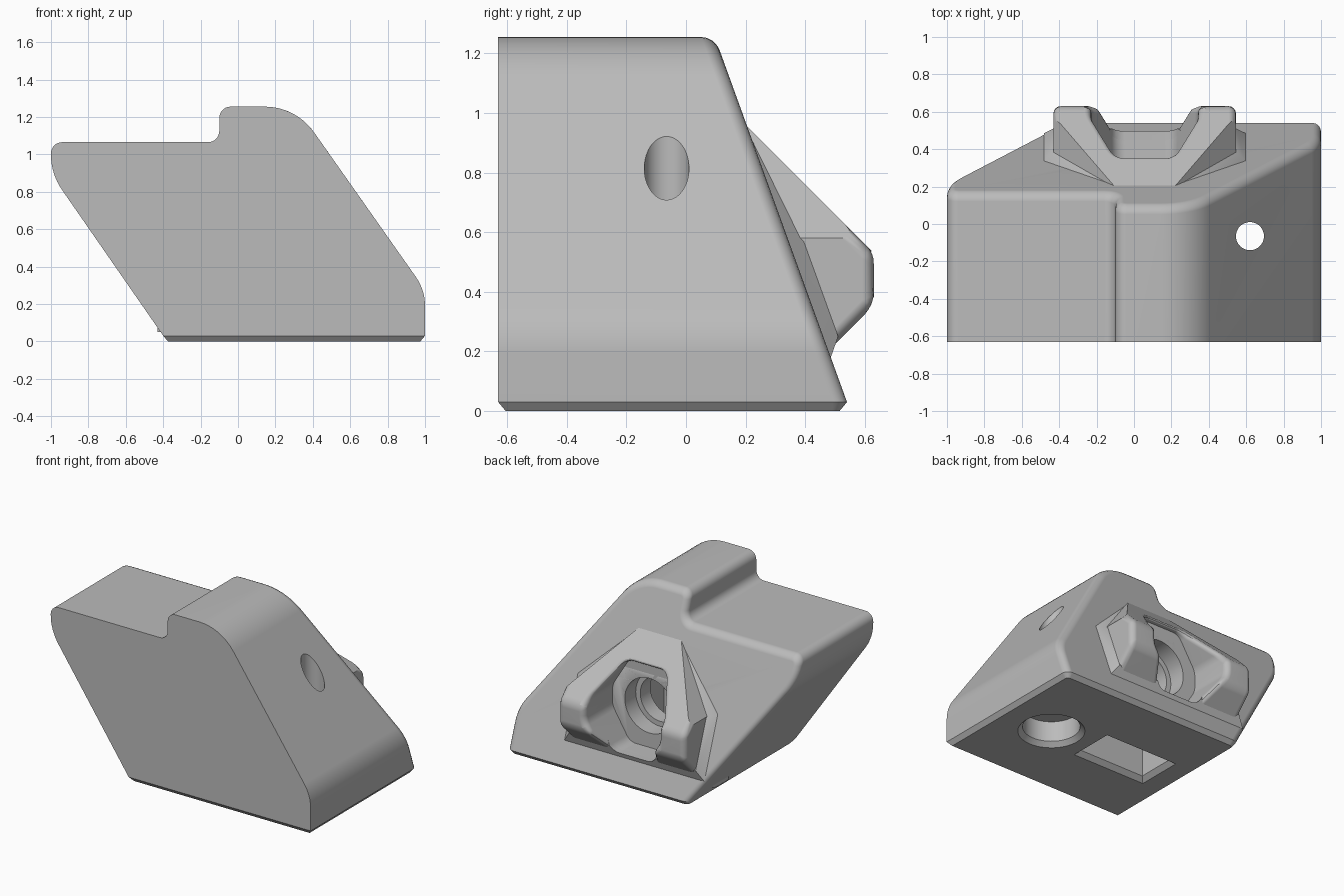
import bpy, bmesh, math
from mathutils import Vector, Matrix

if "Cube" in bpy.data.objects:
    bpy.data.objects.remove(bpy.data.objects["Cube"])

grey = bpy.data.materials.new("plain grey")
grey.use_nodes = True
grey.diffuse_color = (0.5, 0.5, 0.5, 1)
grey.node_tree.nodes["Principled BSDF"].inputs["Base Color"].default_value = (0.5, 0.5, 0.5, 1)

CX, CZ = 0.057, 0.5        # centre of the boss and its bore
FLOOR = 0.32               # depth of the boss pocket floor


def back(z):
    """y of the leaning rear plane at height z"""
    return 0.551 - 0.362 * z


def make(name, bm):
    bmesh.ops.recalc_face_normals(bm, faces=bm.faces)
    me = bpy.data.meshes.new(name)
    bm.to_mesh(me)
    bm.free()
    me.materials.append(grey)
    ob = bpy.data.objects.new(name, me)
    bpy.context.collection.objects.link(ob)
    return ob


def rounded(corners, n=8):
    """2D outline from (x, z, radius) corners"""
    pts = []
    for i, (x, z, r) in enumerate(corners):
        p = Vector((x, z))
        if r == 0:
            pts.append(p)
            continue
        u = (Vector(corners[i - 1][:2]) - p).normalized()
        v = (Vector(corners[(i + 1) % len(corners)][:2]) - p).normalized()
        half = u.angle(v) / 2
        t = r / math.tan(half)
        c = p + (u + v).normalized() * r / math.sin(half)
        s, e = p + u * t - c, p + v * t - c
        a = math.atan2(s.y, s.x)
        d = (math.atan2(e.y, e.x) - a + math.pi) % (2 * math.pi) - math.pi
        for k in range(n + 1):
            w = a + d * k / n
            pts.append(c + Vector((math.cos(w), math.sin(w))) * r)
    return pts


def prism(pts, y0, y1):
    """Outline in xz extruded along y; y1 is a function of height"""
    bm = bmesh.new()
    a = [bm.verts.new((p.x, y0, p.y)) for p in pts]
    b = [bm.verts.new((p.x, y1(p.y), p.y)) for p in pts]
    bm.faces.new(a)
    bm.faces.new(b[::-1])
    for i in range(len(a)):
        bm.faces.new((a[i - 1], a[i], b[i], b[i - 1]))
    bmesh.ops.recalc_face_normals(bm, faces=bm.faces)
    return bm


def hull(points):
    bm = bmesh.new()
    for p in points:
        bm.verts.new(p)
    bmesh.ops.convex_hull(bm, input=bm.verts)
    return bm


def cone(name, r1, r2, start, end, along_y=False):
    """Round cutter between two points on one axis"""
    s, e = Vector(start), Vector(end)
    m = Matrix.Translation((s + e) / 2)
    if along_y:
        m = m @ Matrix.Rotation(-math.pi / 2, 4, "X")
    bm = bmesh.new()
    bmesh.ops.create_cone(bm, cap_ends=True, segments=48, radius1=r1, radius2=r2,
                          depth=(e - s).length, matrix=m)
    return make(name, bm)


def cut(ob, *cutters):
    for c in cutters:
        mod = ob.modifiers.new("cut", "BOOLEAN")
        mod.operation, mod.solver, mod.object = "DIFFERENCE", "EXACT", c
        bpy.context.view_layer.update()
        dg = bpy.context.evaluated_depsgraph_get()
        me = bpy.data.meshes.new_from_object(ob.evaluated_get(dg))
        ob.modifiers.clear()
        ob.data = me


# Main block: stepped, slanted outline with a leaning rear face
outline = rounded([(-0.4, 0.03, 0), (1, 0.03, 0), (1, 0.275, 0.27), (0.31, 1.255, 0.32),
                   (-0.1, 1.255, 0.06), (-0.1, 1.065, 0.06), (-1, 1.065, 0.06),
                   (-1, 0.895, 0.33)])
bm = prism(outline, -0.63, back)
rear = [e for e in bm.edges if all(v.co.y > -0.6 for v in e.verts)
        and not all(v.co.z < 0.04 for v in e.verts)]
bmesh.ops.bevel(bm, geom=rear, offset=0.045, segments=4, profile=0.5,
                affect="EDGES", clamp_overlap=False)
bm.normal_update()
# Chamfered foot
foot = min((f for f in bm.faces if f.normal.z < -0.95),
           key=lambda f: f.calc_center_median().z)
bmesh.ops.inset_region(bm, faces=[foot], thickness=0.025, use_even_offset=True)
for v in foot.verts:
    v.co.z = 0
body = make("main_block", bm)

# Pocket and bore cutters
half_pocket = [(0.15, 0.79, 0.08), (0.285, 0.57, 0.12), (0.285, 0.43, 0.12), (0.15, 0.21, 0.08)]
ring = [(CX + x, z, r) for x, z, r in half_pocket]
ring += [(CX - x, z, r) for x, z, r in reversed(half_pocket)]
pocket = make("pocket_cutter", prism(rounded(ring, 6), FLOOR, lambda z: 1.0))
bore = cone("bore_cutter", 0.19, 0.19, (CX, 0.2, CZ), (CX, 0.6, CZ), True)
inner_bore = cone("inner_bore_cutter", 0.155, 0.155, (CX, 0, CZ), (CX, 0.5, CZ), True)

# Slot and screw hole cutters, both open at the foot
slot = make("slot_cutter", hull([(0.04 + sx * 0.25, -0.04 + sy * 0.13, z)
                                 for sx in (-1, 1) for sy in (-1, 1) for z in (-0.1, 0.74)]))
slot_lip = make("slot_lip_cutter", hull([(0.04 + sx * (0.25 + g), -0.04 + sy * (0.13 + g), z)
                                         for sx in (-1, 1) for sy in (-1, 1)
                                         for g, z in ((0.04, -0.01), (0, 0.03))]))
screw = cone("screw_cutter", 0.075, 0.075, (0.62, -0.065, -0.1), (0.62, -0.065, 1.4))
counterbore = cone("counterbore_cutter", 0.18, 0.18, (0.62, -0.065, -0.1), (0.62, -0.065, 0.17))
counter_lip = cone("counter_lip_cutter", 0.22, 0.18, (0.62, -0.065, -0.01), (0.62, -0.065, 0.03))

# Boss: tapered prism trimmed by two sloping planes, then notched and softened
side = 0.488
boss_outline = [Vector((CX + x, z)) for x, z in
                ((-side, 0.05), (side, 0.05), (side, 0.58), (0.16, 0.96), (-0.16, 0.96), (-side, 0.58))]
bm = prism(boss_outline, 0.15, lambda z: 0.63)
for z, nz in ((0.53, 1), (0.355, -1)):
    res = bmesh.ops.bisect_plane(bm, geom=bm.verts[:] + bm.edges[:] + bm.faces[:],
                                 plane_co=(0, 0.63, z), plane_no=(0, 1, nz), clear_outer=True)
    rim = [g for g in res["geom_cut"] if isinstance(g, bmesh.types.BMEdge)]
    bmesh.ops.holes_fill(bm, edges=rim)
    bmesh.ops.remove_doubles(bm, verts=bm.verts, dist=0.0005)
boss = make("horned_boss", bm)
cut(boss, pocket)
bm = bmesh.new()
bm.from_mesh(boss.data)
bmesh.ops.remove_doubles(bm, verts=bm.verts, dist=0.0005)
bm.normal_update()
sharp = [e for e in bm.edges if e.is_manifold and e.is_convex and e.calc_face_angle() > 0.5
         and all(v.co.y > 0.22 for v in e.verts)]
bmesh.ops.bevel(bm, geom=sharp, offset=0.04, segments=4, profile=0.5,
                affect="EDGES", clamp_overlap=False)
bm.to_mesh(boss.data)
bm.free()

# Flared skirt blending the boss into the rear face
points = []
for s in (-1, 1):
    for x, z, lift in ((side + 0.05, 0.18, 0), (side + 0.05, 0.59, 0), (0.16, 0.95, 0),
                       (side, 0.25, 0.05), (side, 0.57, 0.05), (side, 0.2, -0.06),
                       (0.14, 0.9, -0.05)):
        points.append((CX + s * x, back(z) + lift, z))
skirt = make("boss_skirt", hull(points))

# Open the pocket, bores, slot and screw hole
cut(skirt, pocket, bore, inner_bore)
cut(boss, bore, inner_bore)
cut(body, pocket, bore, inner_bore, slot, slot_lip, screw, counterbore, counter_lip)
for c in (pocket, bore, inner_bore, slot, slot_lip, screw, counterbore, counter_lip):
    bpy.data.objects.remove(c)

# Smooth shading that keeps real edges crisp
for ob in (body, boss, skirt):
    bpy.ops.object.select_all(action="DESELECT")
    ob.select_set(True)
    bpy.context.view_layer.objects.active = ob
    bpy.ops.object.shade_smooth_by_angle(angle=math.radians(32))
    mod = ob.modifiers.new("even_normals", "WEIGHTED_NORMAL")
    mod.keep_sharp = True
